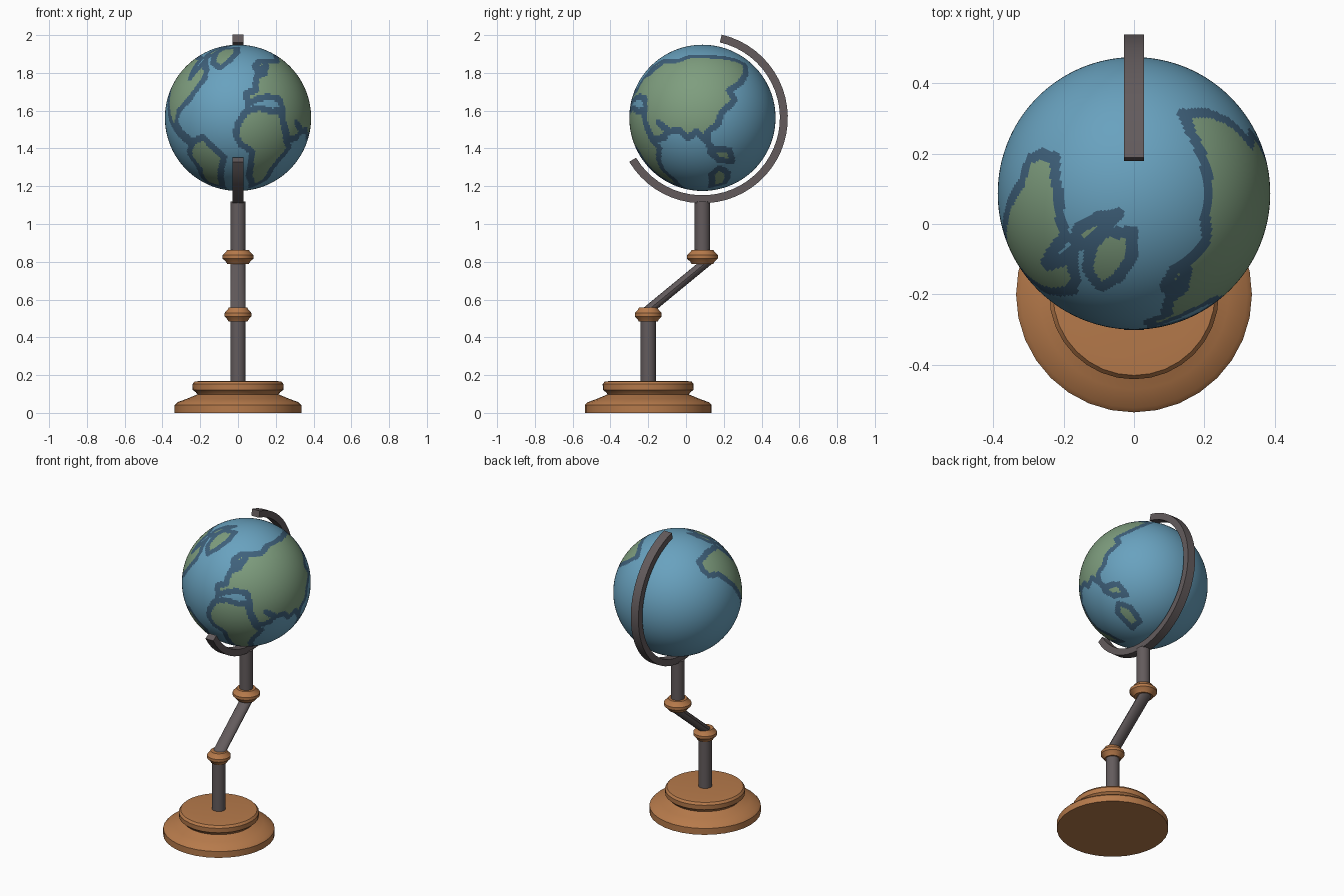
import bpy, bmesh, math
from math import sin, cos, radians, degrees, pi

if "Cube" in bpy.data.objects:
    bpy.data.objects.remove(bpy.data.objects["Cube"])


def material(name, rgb):
    m = bpy.data.materials.new(name)
    m.diffuse_color = (*rgb, 1)
    m.use_nodes = True
    m.node_tree.nodes["Principled BSDF"].inputs["Base Color"].default_value = m.diffuse_color
    return m


WOOD = material("warm wood", (0.47, 0.195, 0.07))
METAL = material("dark metal", (0.125, 0.105, 0.108))
OCEAN = material("ocean blue", (0.14, 0.36, 0.52))
LAND = material("land green", (0.21, 0.34, 0.21))
COAST = material("coast blue", (0.05, 0.12, 0.20))


def finish(name, bm, mats):
    bmesh.ops.recalc_face_normals(bm, faces=bm.faces[:])
    mesh = bpy.data.meshes.new(name)
    bm.to_mesh(mesh)
    bm.free()
    for m in mats:
        mesh.materials.append(m)
    ob = bpy.data.objects.new(name, mesh)
    bpy.context.collection.objects.link(ob)
    bpy.ops.object.select_all(action='DESELECT')
    ob.select_set(True)
    bpy.context.view_layer.objects.active = ob
    bpy.ops.object.shade_smooth_by_angle(angle=radians(32))
    return ob


def loft(name, rings, mat, sides=32):
    """Stack of horizontal circles given as (y, z, radius), capped at both ends."""
    bm = bmesh.new()
    loops = [[bm.verts.new((r * cos(2 * pi * i / sides), y + r * sin(2 * pi * i / sides), z))
              for i in range(sides)] for y, z, r in rings]
    for a, b in zip(loops, loops[1:]):
        for i in range(sides):
            j = (i + 1) % sides
            bm.faces.new((a[i], a[j], b[j], b[i]))
    bm.faces.new(loops[0][::-1])
    bm.faces.new(loops[-1])
    return finish(name, bm, [mat])


# --- stand ---
FOOT_Y, BALL_Y, BALL_Z, BALL_R = -0.20, 0.087, 1.562, 0.387
base = [(0.335, 0), (0.335, 0.042), (0.322, 0.056), (0.27, 0.075), (0.215, 0.098),
        (0.222, 0.108), (0.24, 0.122), (0.241, 0.152), (0.23, 0.166), (0.185, 0.17)]
loft("base", [(FOOT_Y, z, r) for r, z in base], WOOD)
loft("lower_post", [(FOOT_Y, 0.165, 0.041), (FOOT_Y, 0.51, 0.041)], METAL, 16)
loft("slanted_post", [(-0.205, 0.54, 0.04), (0.105, 0.795, 0.04)], METAL, 16)
loft("upper_post", [(BALL_Y, 0.83, 0.041), (BALL_Y, 1.118, 0.041)], METAL, 16)


def collar(name, y, z, r):
    shape = [(-0.037, 0.7), (-0.026, 0.78), (-0.009, 1), (0.009, 1), (0.026, 0.78), (0.037, 0.7)]
    loft(name, [(y, z + dz, r * k) for dz, k in shape], WOOD)


collar("lower_collar", FOOT_Y, 0.52, 0.071)
collar("upper_collar", BALL_Y, 0.826, 0.082)

# --- curved arm around the globe ---
bm = bmesh.new()
prev = None
STEPS = 36
for k in range(STEPS + 1):
    a = radians(-149 + 226 * k / STEPS)
    ring = [bm.verts.new((x, BALL_Y + r * cos(a), BALL_Z + r * sin(a)))
            for x, r in ((-0.028, 0.41), (0.028, 0.41), (0.028, 0.452), (-0.028, 0.452))]
    if prev:
        for i in range(4):
            j = (i + 1) % 4
            bm.faces.new((prev[i], prev[j], ring[j], ring[i]))
    else:
        bm.faces.new(ring)
    prev = ring
bm.faces.new(prev)
finish("meridian_arm", bm, [METAL])

# --- land outlines: (longitude from the front, elevation) in degrees ---
africa = [(6, 5), (17, 8), (28, 5), (36, 6), (38, -4), (44, -19), (50, -24), (43, -35), (40, -45),
          (44, -58), (32, -70), (15, -54), (13, -40), (12, -27), (2, -21), (-2, -13), (0, -5)]
eurasia = [(8, 11), (7, 20), (15, 22), (16, 28), (18, 34), (26, 37), (34, 46), (28, 43), (20, 39),
           (19, 45), (28, 51), (42, 51), (57, 51), (72, 57), (96, 57), (123, 55), (138, 52),
           (148, 47), (139, 38), (125, 28), (113, 22), (117, 14), (110, 8), (105, 4), (102, -5),
           (94, -11), (94, -19), (85, -11), (78, -16), (71, -9), (62, -11), (53, -4), (61, -9),
           (58, -15), (46, -18), (39, -4), (38, 7), (36, 15), (25, 17), (16, 15)]
north_america = [(-108, 36), (-113, 42), (-114, 51), (-92, 56), (-81, 56), (-58, 54), (-54, 41),
                 (-51, 33), (-47, 43), (-47, 52), (-34, 40), (-33, 32), (-43, 15), (-55, 5),
                 (-58, -4), (-51, -12), (-42, -18), (-44, -21), (-54, -14), (-66, -3),
                 (-80, 18), (-95, 34)]
south_america = [(-42, -20), (-30, -15), (-22, -24), (-13, -32), (-18, -43), (-28, -62),
                 (-40, -72), (-62, -62), (-46, -43), (-50, -30)]
greenland = [(-39, 61), (-38, 70), (-3, 74), (-2, 63), (-11, 51), (-20, 43), (-31, 49)]
arctic_isle = [(-48, 55), (-58, 61), (-56, 72), (-38, 79), (-41, 70), (-43, 60)]
islands = [(95, -20), (99, -25), (114, -26), (121, -37), (106, -35), (98, -29)]
australia = [(101, -51), (108, -43), (122, -49), (133, -64), (110, -70)]
LANDS = [africa, eurasia, north_america, south_america, greenland, arctic_isle, islands, australia]
COAST_HALF = 2.6


def region(lon, el):
    """0 ocean, 1 land, 2 coast band along an outline."""
    c, inside = cos(radians(el)), False
    for poly in LANDS:
        for (x1, y1), (x2, y2) in zip(poly, poly[1:] + poly[:1]):
            if (y1 > el) != (y2 > el) and lon < x1 + (el - y1) * (x2 - x1) / (y2 - y1):
                inside = not inside
            if min(y1, y2) - 4 > el or max(y1, y2) + 4 < el:
                continue
            ax, ay, bx, by = (x1 - lon) * c, y1 - el, (x2 - lon) * c, y2 - el
            dx, dy = bx - ax, by - ay
            t = max(0, min(1, -(ax * dx + ay * dy) / (dx * dx + dy * dy + 1e-9)))
            if math.hypot(ax + t * dx, ay + t * dy) < COAST_HALF:
                return 2
    return 1 if inside else 0


# --- globe ---
bm = bmesh.new()
bmesh.ops.create_uvsphere(bm, u_segments=256, v_segments=128, radius=BALL_R)
for f in bm.faces:
    p = f.calc_center_median().normalized()
    f.material_index = region(degrees(math.atan2(p.x, -p.y)), degrees(math.asin(p.z)))
bmesh.ops.translate(bm, verts=bm.verts[:], vec=(0, BALL_Y, BALL_Z))
finish("globe", bm, [OCEAN, LAND, COAST])
